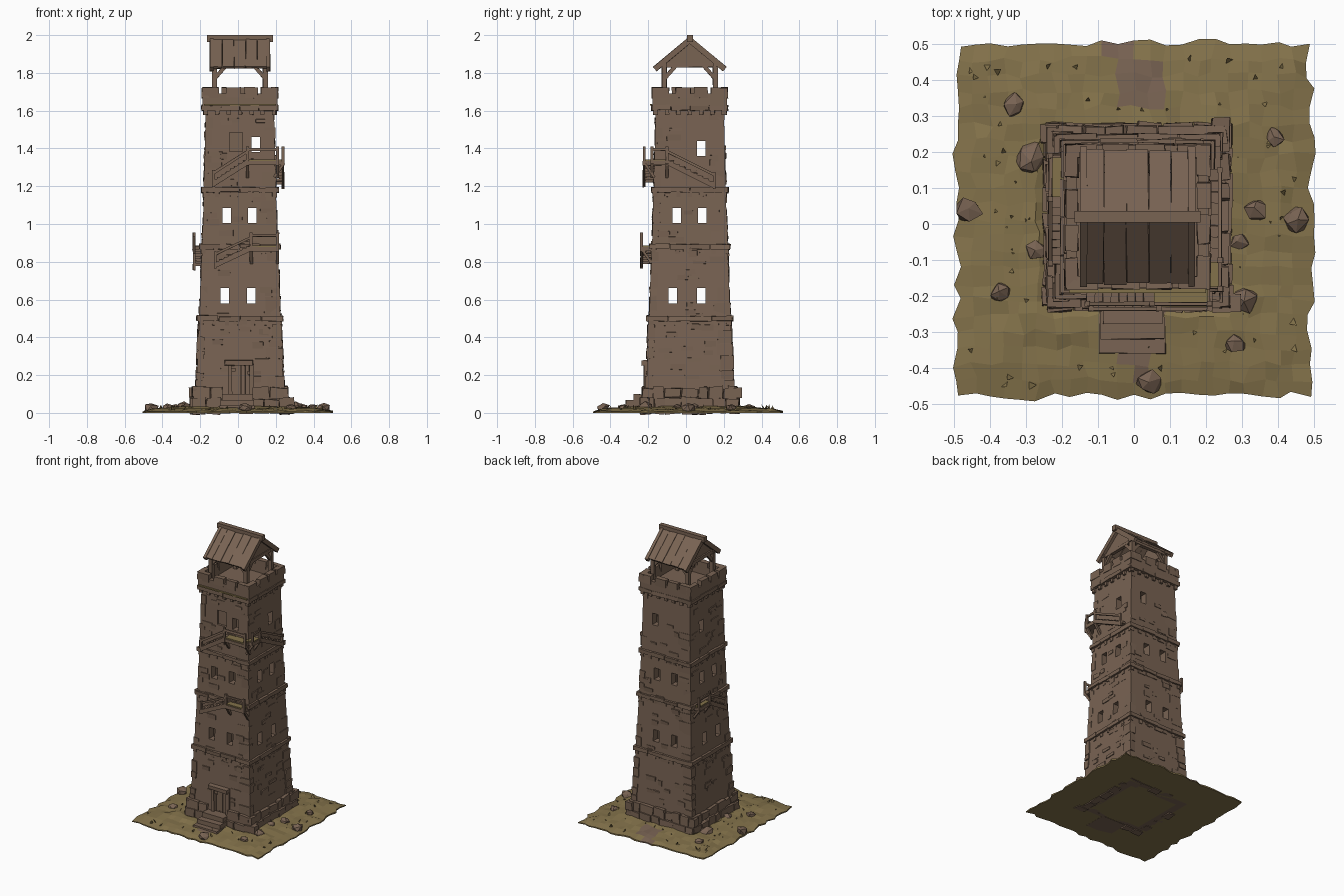
import bpy, bmesh, math, random
from mathutils import Matrix, Vector

random.seed(7)
rnd = random.uniform
if "Cube" in bpy.data.objects:
    bpy.data.objects.remove(bpy.data.objects["Cube"])


def material(name, color):
    m = bpy.data.materials.new(name)
    m.use_nodes = True
    m.diffuse_color = (*color, 1)
    m.node_tree.nodes["Principled BSDF"].inputs["Base Color"].default_value = (*color, 1)
    return m


STONE = material("brown stone", (0.19, 0.125, 0.086))
GRASS = material("dry grass", (0.23, 0.17, 0.07))
PROFILE = [(0.0, 0.236), (0.5, 0.215), (0.88, 0.2), (1.18, 0.19), (1.63, 0.18)]
BANDS = [0.5, 0.88, 1.18]


def half(z):
    """Half width of the tapering tower at a height."""
    for (z0, h0), (z1, h1) in zip(PROFILE, PROFILE[1:]):
        if z <= z1:
            return h0 + (h1 - h0) * (z - z0) / (z1 - z0)
    return PROFILE[-1][1]


def finish(name, bm, *mats):
    bmesh.ops.recalc_face_normals(bm, faces=bm.faces)
    me = bpy.data.meshes.new(name)
    bm.to_mesh(me)
    bm.free()
    ob = bpy.data.objects.new(name, me)
    for m in mats or (STONE,):
        me.materials.append(m)
    bpy.context.collection.objects.link(ob)
    return ob


def put(bm, k, u, d, z, size, jit=0, tilt=0, pitch=0):
    """Block on side k (0 front, 1 +x, 2 back, 3 -x): u along, d outward, z up."""
    M = (Matrix.Translation((0.01, 0.02, 0)) @ Matrix.Rotation(k * math.pi / 2, 4, 'Z')
         @ Matrix.Translation((u, -d, z)) @ Matrix.Rotation(-tilt, 4, 'Y')
         @ Matrix.Rotation(pitch, 4, 'X') @ Matrix.Diagonal((*size, 1)))
    for v in bmesh.ops.create_cube(bm, size=1, matrix=M)["verts"]:
        v.co += Vector((rnd(-jit, jit), rnd(-jit, jit), rnd(-jit, jit)))


# Hollow tapering walls
bm = bmesh.new()
loop = PROFILE + [(z, h - 0.05) for z, h in reversed(PROFILE)]
rings = [[bm.verts.new((0.01 + sx * h, 0.02 + sy * h, z))
          for sx, sy in ((-1, -1), (1, -1), (1, 1), (-1, 1))] for z, h in loop]
for a, b in zip(rings, rings[1:] + rings[:1]):
    for i in range(4):
        j = (i + 1) % 4
        bm.faces.new((a[i], a[j], b[j], b[i]))
walls = finish("tower_walls", bm)

# Window and door openings
windows = {0: [(-0.08, 0.62), (0.06, 0.62), (-0.07, 1.045), (0.065, 1.045), (0.085, 1.42)],
           1: [(-0.09, 0.62), (0.06, 0.62), (-0.07, 1.045), (0.065, 1.045), (0.06, 1.4)]}
openings = []
bm = bmesh.new()
for k in range(4):
    for u, z in windows[k % 2]:
        u = u if k < 2 else -u
        openings.append((k, u, z))
        put(bm, k, u, 0.2, z, (0.045, 0.16, 0.08))
put(bm, 0, -0.02, 0.22, 1.435, (0.07, 0.1, 0.1))
put(bm, 0, 0.005, 0.26, 0.16, (0.1, 0.12, 0.18))
openings += [(0, -0.02, 1.435), (0, 0.005, 0.16), (0, 0.005, 0.25)]
cutter = finish("opening_cutter", bm)
cutter.hide_render = True
cutter.hide_viewport = True
cut = walls.modifiers.new("openings", 'BOOLEAN')
cut.object = cutter
cut.solver = 'EXACT'

# Raised bricks scattered on the walls
bm = bmesh.new()
for k in range(4):
    for i in range(46):
        u, z = rnd(-0.15, 0.15), rnd(0.16, 1.55)
        w, h = rnd(0.03, 0.08), rnd(0.015, 0.035)
        if any(q == k and abs(u - a) < 0.03 + w / 2 and abs(z - b) < 0.07 + h / 2
               for q, a, b in openings):
            continue
        put(bm, k, u, half(z), z, (w, rnd(0.004, 0.012), h), 0.002, pitch=0.04)
finish("raised_bricks", bm)

# Corner stones, heavier on the lowest storey
bm = bmesh.new()
for k in range(4):
    z = 0.12
    while z < 1.55:
        h = rnd(0.04, 0.09)
        if rnd(0, 1) < (0.9 if z < 0.4 else 0.45):
            w = rnd(0.05, 0.1)
            e = half(z + h / 2) + (0.006 if z < 0.4 else 0.002)
            put(bm, k, e - w / 2, e - 0.02, z + h / 2, (w, 0.04, h - 0.006), 0.003)
        z += h
finish("corner_stones", bm)

# Footing stones
bm = bmesh.new()
for k in range(4):
    for z0, h, out in ((0, 0.075, 0.012), (0.075, 0.06, 0.003)):
        u = -0.25
        while u < 0.22:
            w = rnd(0.05, 0.1)
            if not (k == 0 and -0.1 < u + w / 2 < 0.08):
                put(bm, k, u + w / 2, 0.225 + out, z0 + h / 2,
                    (w - 0.004, 0.05, h + rnd(-0.015, 0.015)), 0.005)
            u += w
finish("footing_stones", bm)

# Storey bands with small corbels
bm = bmesh.new()
for z in BANDS + [1.615]:
    e = half(z) + (0.012 if z < 1.5 else 0.02)
    for k in range(4):
        for i in range(4):
            w = e / 2
            put(bm, k, -e + w * (i + 0.5), e - 0.015, z + rnd(-0.003, 0.003),
                (w - 0.002, 0.035, 0.026), 0.003)
        for i in range(7):
            put(bm, k, (i - 3) * e * 0.3, e - 0.016, z - 0.024, (0.022, 0.02, 0.026), 0.002)
finish("storey_bands", bm)

# Battlements and top deck
bm = bmesh.new()
put(bm, 0, 0, 0, 1.625, (0.35, 0.35, 0.02))
for k in range(4):
    put(bm, k, 0, 0.183, 1.655, (0.39, 0.03, 0.07))
    for u, w in ((-0.155, 0.09), (-0.035, 0.08), (0.06, 0.07), (0.157, 0.085)):
        put(bm, k, u, 0.183, 1.695, (w, 0.036, 0.055), 0.003)
finish("battlements", bm)

# Belfry posts, beams and braces
bm = bmesh.new()
for k in range(4):
    put(bm, k, 0.135, 0.135, 1.74, (0.026, 0.026, 0.22), 0.002)
    put(bm, k, 0, 0.135, 1.842, (0.31, 0.024, 0.024), 0.002)
    for s in (-1, 1):
        put(bm, k, s * 0.105, 0.135, 1.803, (0.09, 0.018, 0.02), 0.001, tilt=s * -0.85)
finish("belfry_frame", bm)

# Gable boards
bm = bmesh.new()
for x in (-0.125, 0.14):
    tri = [bm.verts.new((x, 0.02 + y, z)) for y, z in ((-0.135, 1.845), (0.135, 1.845), (0, 1.96))]
    face = bm.faces.new(tri)
    ext = bmesh.ops.extrude_face_region(bm, geom=[face])["geom"]
    bmesh.ops.translate(bm, vec=(0.01, 0, 0), verts=[v for v in ext if isinstance(v, bmesh.types.BMVert)])
finish("gable_boards", bm)

# Plank roof with rafters and ridge beam
bm = bmesh.new()
slope = math.atan2(0.15, 0.18)
for k in (0, 2):
    for i in range(5):
        put(bm, k, (i - 2) * 0.062, 0.092, 1.903, (0.06, rnd(0.228, 0.242), 0.014), 0.002, pitch=slope)
    for u in (-0.15, 0.15):
        put(bm, k, u, 0.093, 1.897, (0.02, 0.24, 0.03), 0.001, pitch=slope)
put(bm, 0, 0, 0, 1.982, (0.35, 0.032, 0.036))
finish("plank_roof", bm)

# Outside stairs: side, foot u and z, head u and z, landing span
stairs = bmesh.new()
landing = bmesh.new()
for k, u0, z0, u1, z1, far in ((0, -0.14, 1.22, 0.04, 1.335, 0.2), (1, 0.13, 1.21, -0.12, 1.335, -0.2),
                               (0, -0.13, 0.79, 0.06, 0.88, 0.2), (3, 0.13, 0.78, -0.05, 0.88, -0.17)):
    base = half(z1)
    reach = 0.055 if k == 0 else 0.042
    d = base + reach / 2
    length, ang = math.hypot(u1 - u0, z1 - z0), math.atan2(z1 - z0, abs(u1 - u0))
    ang *= 1 if u1 > u0 else -1
    mu, mz = (u0 + u1) / 2, (z0 + z1) / 2
    for i in range(8):
        t = (i + 0.5) / 8
        put(stairs, k, u0 + (u1 - u0) * t, d, z0 + (z1 - z0) * t, (abs(u1 - u0) / 7, reach, 0.014), 0.002)
    put(stairs, k, mu, base + reach, mz - 0.008, (length, 0.012, 0.026), 0.001, tilt=ang)
    put(stairs, k, mu, base + reach, mz + 0.05, (length, 0.01, 0.014), 0.001, tilt=ang)
    cu, w = (u1 + far) / 2, abs(far - u1)
    put(stairs, k, cu, d, z1 - 0.012, (w, reach + 0.01, 0.024), 0.002)
    put(landing, k, cu, d, z1 + 0.003, (w - 0.01, reach, 0.008))
    put(stairs, k, cu, base + reach, z1 + 0.06, (w, 0.01, 0.014), 0.002)
    for u in (u1, far):
        put(stairs, k, u, base + reach, z1 + 0.025, (0.015, 0.014, 0.1), 0.001)
        put(stairs, k, u, base + reach / 2, z1 - 0.05, (0.016, 0.014, 0.09), 0.001, pitch=0.6)
    put(stairs, k, u0, base + reach, z0 + 0.02, (0.014, 0.014, 0.09), 0.001)
put(landing, 0, 0, 0.205, 1.632, (0.38, 0.012, 0.008))
finish("outside_stairs", stairs)
finish("stair_landings", landing, GRASS)

# Entrance: door planks, frame, lintel and steps
bm = bmesh.new()
for i in range(4):
    put(bm, 0, -0.033 + i * 0.025, 0.203, 0.16, (0.023, 0.012, 0.18), 0.001)
for u in (-0.052, 0.062):
    put(bm, 0, u, 0.228, 0.16, (0.022, 0.03, 0.19), 0.003)
put(bm, 0, -0.005, 0.235, 0.265, (0.15, 0.04, 0.028), 0.003)
for i, front in enumerate((0.38, 0.34, 0.3)):
    put(bm, 0, -0.015, (front + 0.22) / 2, 0.018 + i * 0.025, (0.188 - i * 0.012, front - 0.22, 0.036 + i * 0.012), 0.003)
finish("entrance", bm)

# Ragged ground slab with bare earth patches
bm = bmesh.new()
bmesh.ops.create_grid(bm, x_segments=22, y_segments=22, size=0.49)
for v in bm.verts:
    x, y = v.co.x, v.co.y
    r = max(abs(x), abs(y))
    if v.is_boundary:
        v.co *= 1 + rnd(-0.02, 0.03) - 0.07 * max(0, min(abs(x), abs(y)) / 0.49 - 0.75)
        v.co.z = rnd(0.006, 0.012)
    else:
        v.co.x += rnd(-0.01, 0.01)
        v.co.y += rnd(-0.01, 0.01)
        v.co.z = 0.014 + 0.022 * (0.49 - r) / 0.25 * (r > 0.24) + rnd(-0.005, 0.006)
    v.co.y += 0.012
for f in bm.faces:
    c = f.calc_center_median()
    if any(math.hypot(c.x - px, c.y - py) < pr for px, py, pr in
           ((0.02, 0.39, 0.07), (-0.03, 0.47, 0.04), (0, -0.36, 0.06))):
        f.material_index = 1
rim = bmesh.ops.extrude_edge_only(bm, edges=[e for e in bm.edges if e.is_boundary])["geom"]
for v in rim:
    if isinstance(v, bmesh.types.BMVert):
        v.co.z = 0
bmesh.ops.contextual_create(bm, geom=[e for e in rim if isinstance(e, bmesh.types.BMEdge) and e.is_boundary])
finish("ground", bm, GRASS, STONE)

# Loose rocks
bm = bmesh.new()
for x, y, r in ((-0.33, 0.33, 0.035), (-0.29, 0.18, 0.05), (-0.46, 0.04, 0.042), (-0.27, -0.07, 0.033),
                (-0.37, -0.19, 0.03), (0.31, -0.21, 0.042), (0.28, -0.33, 0.032), (0.45, 0.01, 0.038),
                (0.34, 0.04, 0.035), (0.39, 0.24, 0.03), (0.04, -0.44, 0.038), (0.29, -0.05, 0.028)):
    M = (Matrix.Translation((x, y, 0.026)) @ Matrix.Rotation(rnd(0, 6), 4, 'Z')
         @ Matrix.Diagonal((r, r * 0.9, r * 0.75, 1)))
    for v in bmesh.ops.create_icosphere(bm, subdivisions=1, radius=1, matrix=M)["verts"]:
        v.co += Vector((rnd(-1, 1), rnd(-1, 1), rnd(-1, 1))) * r * 0.18
        v.co.z = max(v.co.z, 0.004)
finish("loose_rocks", bm)

# Grass tufts
bm = bmesh.new()
for i in range(110):
    x, y = rnd(-0.46, 0.46), rnd(-0.45, 0.47)
    if max(abs(x), abs(y)) > 0.28:
        a = rnd(0, 6.28)
        side, lean = Vector((math.cos(a), math.sin(a), 0)), Vector((-math.sin(a), math.cos(a), 0))
        p = Vector((x, y, 0.014))
        tip = p + lean * rnd(0.01, 0.025) + Vector((0, 0, rnd(0.015, 0.032)))
        base = [p - side * 0.012, p + side * 0.012, p + lean * 0.008]
        a, b, c, t = [bm.verts.new(q) for q in base + [tip]]
        for tri in ((a, b, t), (b, c, t), (c, a, t), (a, c, b)):
            bm.faces.new(tri)
finish("grass_tufts", bm, GRASS)
